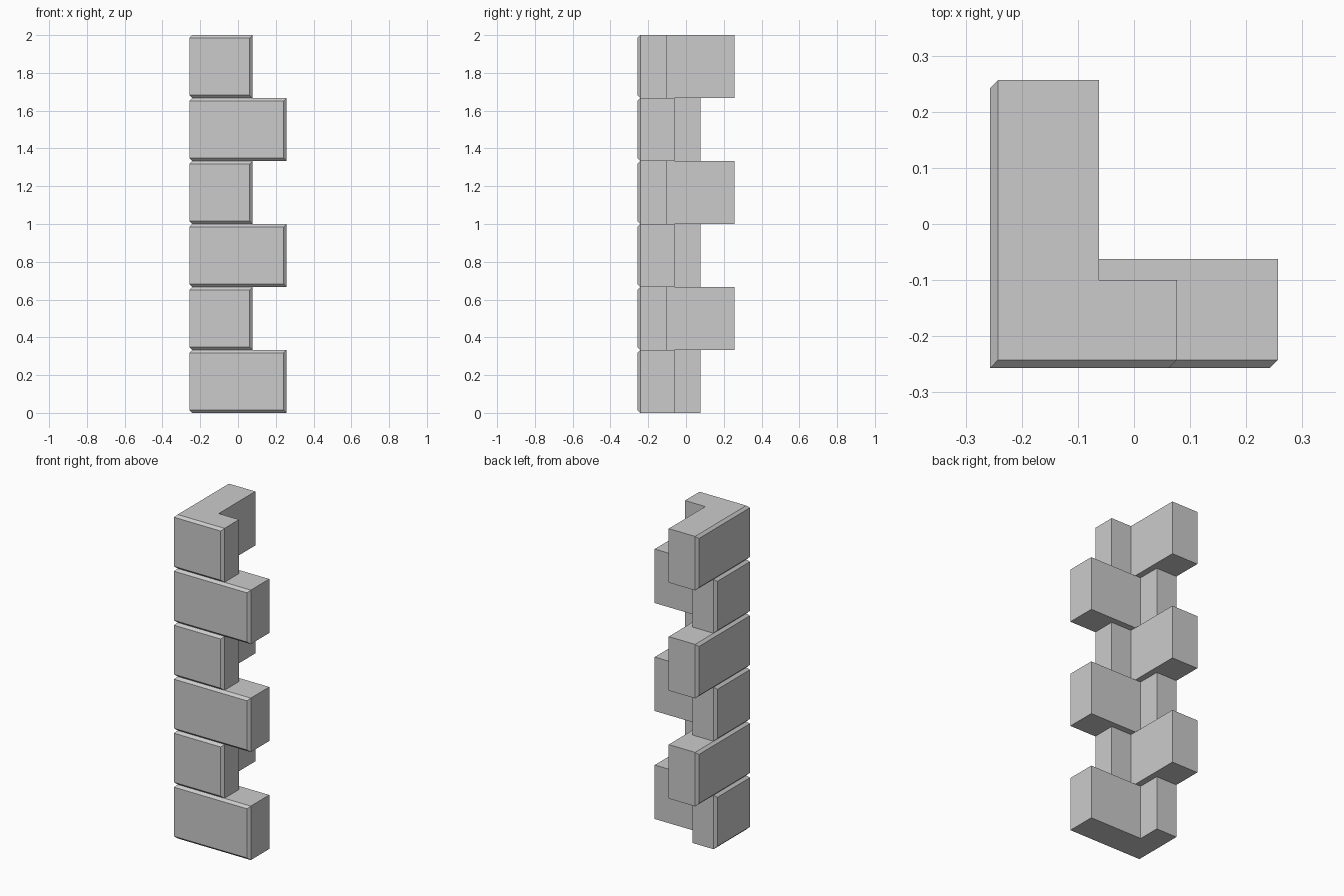
import bpy
import bmesh

if "Cube" in bpy.data.objects:
    bpy.data.objects.remove(bpy.data.objects["Cube"], do_unlink=True)

COUNT = 6            # stacked corner stones
HEIGHT = 2.0 / COUNT
OUT = 0.257          # outer faces and tip of the long arm
SHORT = 0.077        # tip of the short arm
LONG_IN = -0.062     # inner side of the long arm
SHORT_IN = -0.10     # inner side of the short arm
CHAMFER = 0.015

stone = bpy.data.materials.new("light_grey_stone")
stone.use_nodes = True
GREY = (0.6, 0.6, 0.6, 1.0)
stone.diffuse_color = GREY
bsdf = next(n for n in stone.node_tree.nodes if n.type == "BSDF_PRINCIPLED")
bsdf.inputs["Base Color"].default_value = GREY


def is_outer(face):
    """True for the exposed front and right-hand wall faces."""
    centre = face.calc_center_median()
    return min(centre.x, centre.y) < -OUT + 0.001


def corner_stone(name, z, long_front):
    """L-shaped block whose two exposed faces have a chamfered border."""
    outline = [(-OUT, -OUT), (OUT, -OUT), (OUT, LONG_IN),
               (SHORT_IN, LONG_IN), (SHORT_IN, SHORT), (-OUT, SHORT)]
    if not long_front:
        outline = [(y, x) for x, y in outline]
    bm = bmesh.new()
    base = bm.faces.new([bm.verts.new((x, y, z)) for x, y in outline])
    grown = bmesh.ops.extrude_face_region(bm, geom=[base])["geom"]
    top = [v for v in grown if isinstance(v, bmesh.types.BMVert)]
    bmesh.ops.translate(bm, verts=top, vec=(0, 0, HEIGHT))
    bmesh.ops.recalc_face_normals(bm, faces=bm.faces[:])

    # Chamfer the border of the exposed faces, keeping their shared corner sharp
    border = [e for e in bm.edges if sum(is_outer(f) for f in e.link_faces) == 1]
    bmesh.ops.bevel(bm, geom=border, offset=CHAMFER, offset_type="OFFSET",
                    segments=1, profile=0.5, affect="EDGES")
    mesh = bpy.data.meshes.new(name)
    bm.to_mesh(mesh)
    bm.free()
    mesh.materials.append(stone)
    bpy.context.collection.objects.link(bpy.data.objects.new(name, mesh))


# Alternate the long arm between the front and the side
for i in range(COUNT):
    corner_stone(f"corner_stone_{i + 1}", i * HEIGHT, i % 2 == 0)
